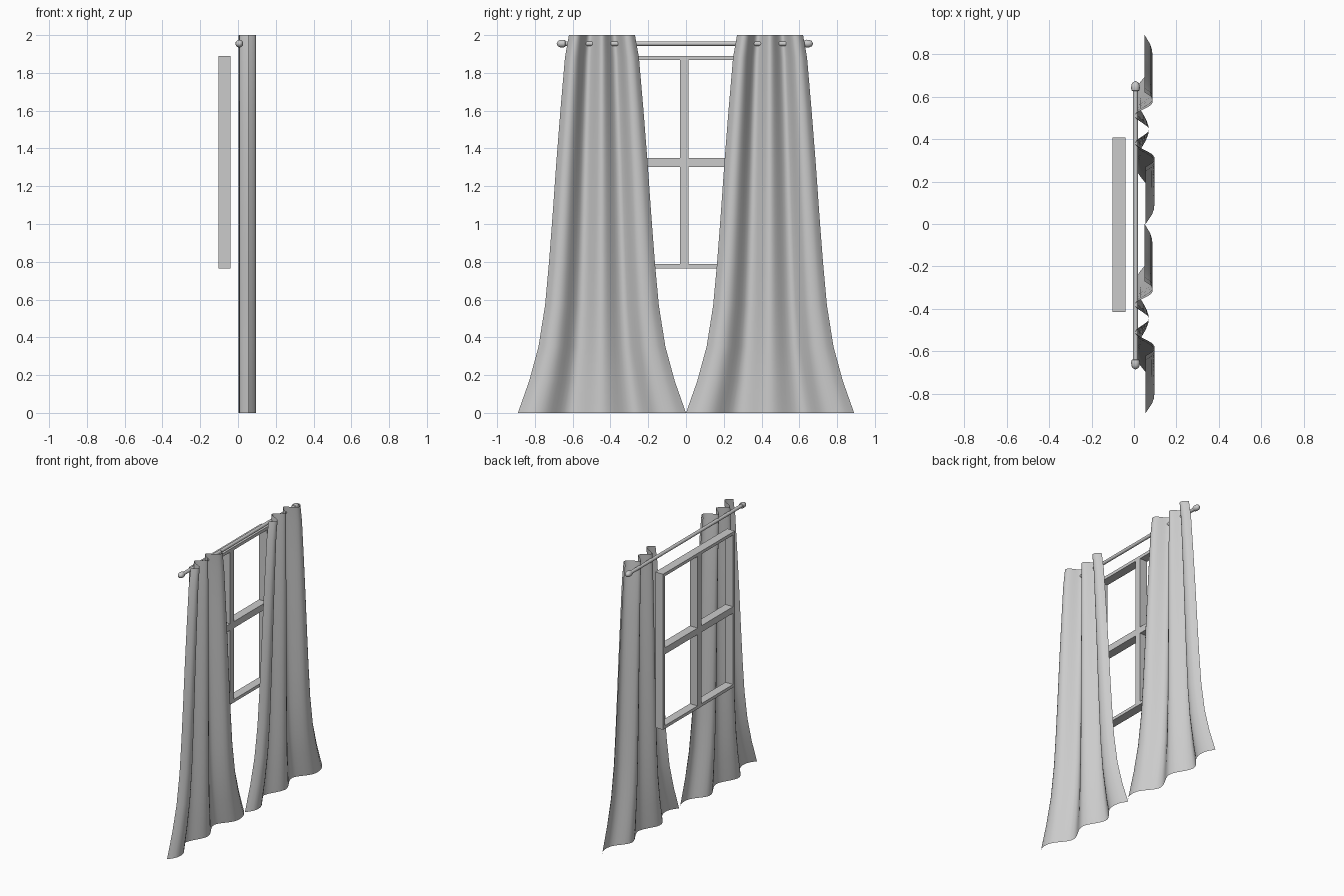
import bpy, bmesh, math
from mathutils import Matrix

if "Cube" in bpy.data.objects:
    bpy.data.objects.remove(bpy.data.objects["Cube"])


def make_object(name, bm, smooth=False):
    bmesh.ops.recalc_face_normals(bm, faces=bm.faces)
    mesh = bpy.data.meshes.new(name)
    bm.to_mesh(mesh)
    bm.free()
    ob = bpy.data.objects.new(name, mesh)
    bpy.context.collection.objects.link(ob)
    if smooth:
        bpy.ops.object.select_all(action='DESELECT')
        ob.select_set(True)
        bpy.context.view_layer.objects.active = ob
        bpy.ops.object.shade_smooth_by_angle(angle=math.radians(50))
    return ob


def sample(points, t):
    # smooth cubic (Hermite) interpolation through (t, value) points
    n = len(points)

    def slope(i):
        a, b = points[max(i - 1, 0)], points[min(i + 1, n - 1)]
        return (b[1] - a[1]) / (b[0] - a[0])
    for i in range(n - 1):
        (t0, v0), (t1, v1) = points[i], points[i + 1]
        if t <= t1 + 1e-9:
            h = t1 - t0
            s = (t - t0) / h
            return (v0 * (2*s**3 - 3*s*s + 1) + v1 * (3*s*s - 2*s**3)
                    + h * slope(i) * (s**3 - 2*s*s + s)
                    + h * slope(i + 1) * (s**3 - s*s))
    return points[-1][1]


# Curtains: pleated section, flaring toward the floor
PLEATS = [(-1, .055), (-.86, .092), (-.68, .088), (-.38, .006), (0, .07),
          (.38, .003), (.66, .08), (.86, .083), (1, .05)]
FLARE = [(0, .445), (.17, .385), (.35, .336), (.57, .301), (.8, .280),
         (1.05, .261), (1.32, .242), (1.6, .220), (1.88, .196), (2, .175)]


def curtain(name, cy, cols=40):
    bm = bmesh.new()
    rows = []
    for z, half in FLARE:
        rows.append([])
        for i in range(cols + 1):
            u = -1 + 2 * i / cols
            rows[-1].append(bm.verts.new((sample(PLEATS, u), cy + u * half, z)))
    for a, b in zip(rows, rows[1:]):
        for i in range(cols):
            bm.faces.new((a[i], a[i + 1], b[i + 1], b[i]))
    make_object(name, bm, True)


curtain("curtain_left", -.445)
curtain("curtain_right", .445)

# Curtain rod with rounded finials, lathed about its axis
half_profile = [(.632, .012), (.634, .018), (.645, .0205), (.66, .0195),
                (.672, .014), (.679, 0)]
profile = [(-d, r) for d, r in reversed(half_profile)] + half_profile
bm = bmesh.new()
verts = [bm.verts.new((r, d, 0)) for d, r in profile]
edges = [bm.edges.new(p) for p in zip(verts, verts[1:])]
bmesh.ops.spin(bm, geom=verts + edges, cent=(0, 0, 0), axis=(0, 1, 0),
               angle=math.tau, steps=20)
bmesh.ops.remove_doubles(bm, verts=bm.verts, dist=1e-5)
rod = make_object("curtain_rod", bm, True)
rod.location = (.007, -.006, 1.955)


# Window frame bars
def bar(name, y0, y1, z0, z1, x0=-.102, x1=-.04):
    bm = bmesh.new()
    bmesh.ops.create_cube(bm, size=1)
    bm.transform(Matrix.Translation(((x0 + x1) / 2, (y0 + y1) / 2, (z0 + z1) / 2))
                 @ Matrix.Diagonal((x1 - x0, y1 - y0, z1 - z0, 1)))
    make_object(name, bm)


Y0, Y1, Z0, Z1 = -.414, .408, .765, 1.89
T = .022
MULLION = (-.033, .013)
bar("window_stile_left", Y0, Y0 + T, Z0, Z1)
bar("window_stile_right", Y1 - T, Y1, Z0, Z1)
bar("window_mullion", *MULLION, Z0, Z1)
for side, a, b in (("left", Y0 + T, MULLION[0]), ("right", MULLION[1], Y1 - T)):
    bar("window_sill_" + side, a, b, Z0, Z0 + T)
    bar("window_crossbar_" + side, a, b, 1.303, 1.35)
    bar("window_head_" + side, a, b, Z1 - T, Z1)
